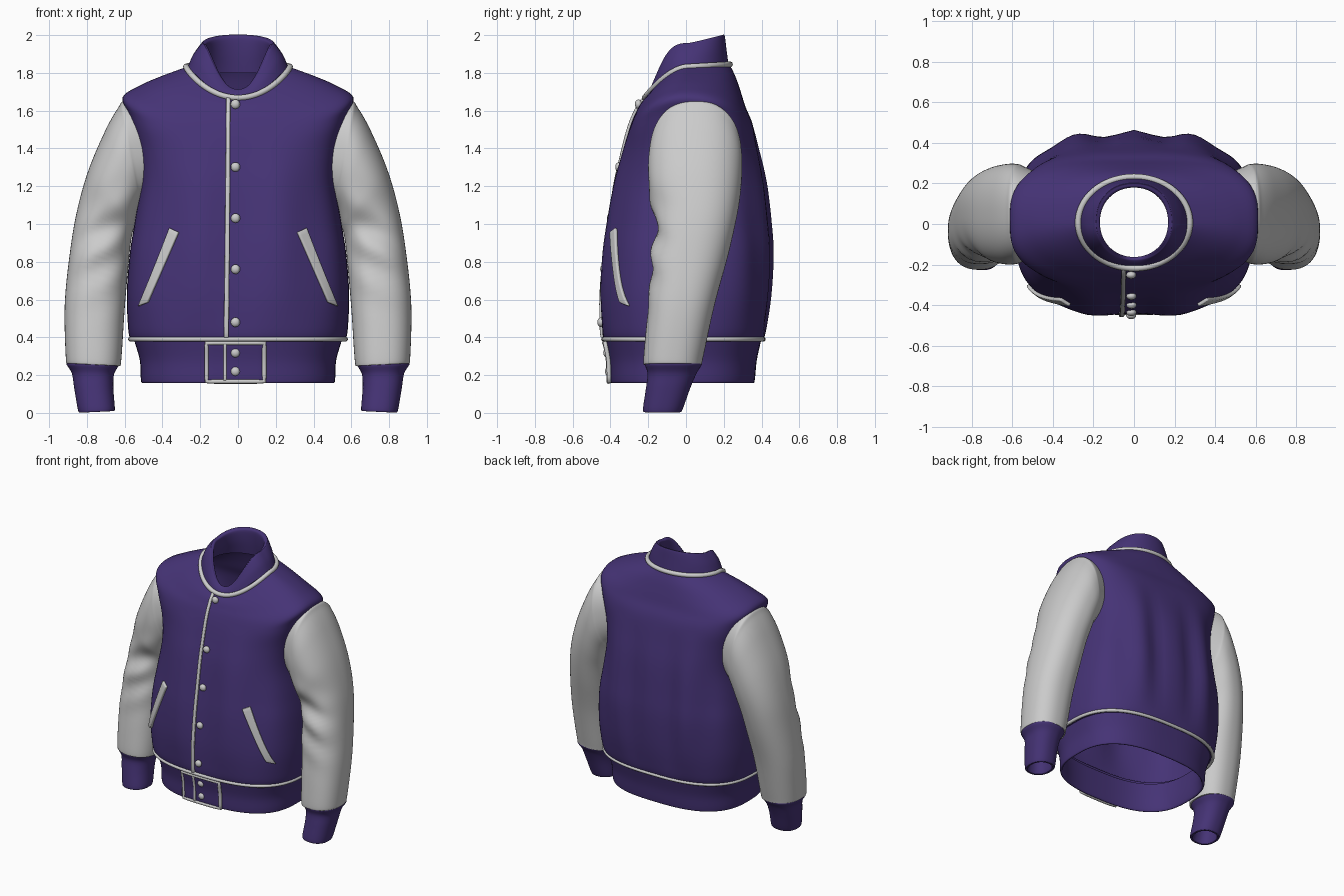
import bpy, math
from mathutils import Vector
from mathutils.bvhtree import BVHTree

if "Cube" in bpy.data.objects:
    bpy.data.objects.remove(bpy.data.objects["Cube"])

purple = bpy.data.materials.new("purple_wool")
purple.diffuse_color = (0.06, 0.033, 0.18, 1)
purple.use_nodes = True
purple.node_tree.nodes["Principled BSDF"].inputs["Base Color"].default_value = purple.diffuse_color
N = 96
front_verts, front_faces = [], []


def finish(name, verts, faces, mat=None, mirror=False):
    me = bpy.data.meshes.new(name)
    me.from_pydata(verts, [], faces)
    ob = bpy.data.objects.new(name, me)
    bpy.context.collection.objects.link(ob)
    if mat:
        me.materials.append(mat)
    me.polygons.foreach_set("use_smooth", [True] * len(me.polygons))
    if mirror:
        ob.modifiers.new("mirror", 'MIRROR')
    return ob


def smooth_rows(rows, steps):
    """Catmull-Rom interpolation of key sections."""
    out = []
    for i in range(len(rows) - 1):
        p0, p1 = rows[max(i - 1, 0)], rows[i]
        p2, p3 = rows[i + 1], rows[min(i + 2, len(rows) - 1)]
        for k in range(steps):
            t = k / steps
            out.append([0.5 * (2 * b + (c - a) * t + (2 * a - 5 * b + 4 * c - d) * t * t
                               + (3 * b - a - 3 * c + d) * t ** 3)
                        for a, b, c, d in zip(p0, p1, p2, p3)])
    return out + [list(rows[-1])]


def loft(name, rows, point, mat=None, steps=5, mirror=False, flip=False, is_front=False):
    verts, faces = [], []
    rows = smooth_rows(rows, steps)
    for r in rows:
        verts += [point(r, 2 * math.pi * j / N) for j in range(N)]
    for i in range(len(rows) - 1):
        for j in range(N):
            k = (j + 1) % N
            f = (i * N + j, i * N + k, i * N + N + k, i * N + N + j)
            faces.append(f[::-1] if flip else f)
    if is_front:
        base = len(front_verts)
        front_verts.extend(verts)
        front_faces.extend(tuple(v + base for v in f) for f in faces)
    return finish(name, verts, faces, mat, mirror)


def superellipse(a, n):
    c, s = math.cos(a), math.sin(a)
    return (math.copysign(abs(c) ** (2 / n), c), math.copysign(abs(s) ** (2 / n), s))


def torso_point(r, a, front_pow=1.7, back_pow=1.0):
    # row: half width, front y, back y, side z, front z, back z, squareness
    w, yf, yb, zs, zf, zb, n = r
    c, s = superellipse(a, n)
    x, y = w * c, (yf + yb) / 2 + (yb - yf) / 2 * s
    sn = abs(math.sin(a))
    z = zs + ((zb - zs) * sn ** back_pow if s > 0 else (zf - zs) * sn ** front_pow)
    # soft vertical drape folds
    fade = max(0, math.sin(math.pi * min(1, max(0, (z - 0.4) / 1.1)))) * abs(s) ** 2
    if s > 0:
        y += 0.018 * fade * math.cos(x * 2 * math.pi / 0.29)
    else:
        y += 0.017 * fade * math.cos(x * 2 * math.pi / 0.42)
    return (x, y, z)


def collar_point(r, a):
    return torso_point(r, a, 2.6, 1.0)


def sleeve_point(r, a):
    # row: outer x, outer z, inner x, inner z, front y, back y
    xo, zo, xi, zi, yf, yb = r
    c, s = superellipse(a, 2.3)
    x, z = (xo + xi) / 2 + (xo - xi) / 2 * c, (zo + zi) / 2 + (zo - zi) / 2 * c
    y = (yf + yb) / 2 + (yb - yf) / 2 * s
    # elbow creases, strongest on the inner front
    fade = math.exp(-((z - 0.88) / 0.22) ** 2) * max(0, -s) ** 1.5
    y += 0.014 * fade * math.sin(30 * z + 14 * x)
    return (x, y, z)


# Body shell, hem to neckline, with a thin lining
body = loft("jacket_body", [
    (.53, -.40, .375, .385, .385, .385, 2.7), (.572, -.437, .412, .395, .395, .395, 2.7),
    (.585, -.447, .43, .5, .5, .5, 2.8), (.588, -.448, .443, .65, .65, .65, 2.9),
    (.572, -.432, .447, .85, .85, .85, 3.0), (.545, -.408, .435, 1.02, 1.02, 1.02, 3.0),
    (.515, -.375, .415, 1.22, 1.22, 1.22, 3.1), (.53, -.34, .385, 1.40, 1.36, 1.38, 3.2),
    (.582, -.31, .352, 1.58, 1.47, 1.53, 3.2), (.61, -.285, .315, 1.672, 1.545, 1.62, 3.0),
    (.52, -.265, .29, 1.733, 1.59, 1.70, 2.6), (.40, -.245, .262, 1.785, 1.63, 1.78, 2.3),
    (.275, -.217, .232, 1.83, 1.665, 1.842, 2)], torso_point, purple, is_front=True)
lining = body.modifiers.new("lining", 'SOLIDIFY')
lining.thickness, lining.offset = .018, -1

# Ribbed hem band, folded to the inside
loft("hem_band", [
    (.50, -.39, .35, .38, .38, .38, 2.7), (.488, -.38, .34, .25, .25, .25, 2.7),
    (.495, -.385, .345, .17, .17, .17, 2.7), (.51, -.398, .36, .16, .16, .16, 2.7),
    (.515, -.402, .366, .19, .19, .19, 2.7), (.52, -.405, .375, .28, .28, .28, 2.7),
    (.55, -.425, .398, .385, .385, .385, 2.7)], torso_point, purple, 4, is_front=True)

# Stand collar with V opening and inner fold
loft("collar", [
    (.268, -.212, .226, 1.825, 1.662, 1.836, 2), (.238, -.20, .215, 1.895, 1.69, 1.92, 2.1),
    (.195, -.182, .205, 1.952, 1.71, 1.995, 2.2), (.182, -.172, .196, 1.955, 1.712, 2.0, 2.2),
    (.168, -.163, .18, 1.94, 1.70, 1.985, 2.1), (.18, -.165, .185, 1.87, 1.67, 1.90, 2),
    (.21, -.175, .20, 1.80, 1.64, 1.80, 2)], collar_point, purple, 5, is_front=True)

# Sleeves
loft("sleeves", [
    (.50, 1.64, .44, 1.16, -.16, .25), (.60, 1.652, .50, 1.11, -.185, .285),
    (.635, 1.615, .515, 1.09, -.195, .295),
    (.70, 1.50, .53, 1.06, -.2, .297), (.79, 1.29, .545, 1.0, -.19, .285),
    (.85, 1.08, .565, .92, -.158, .26), (.887, .87, .58, .78, -.178, .22),
    (.917, .58, .60, .55, -.2, .15), (.912, .30, .618, .28, -.225, .09),
    (.90, .26, .63, .25, -.215, .08), (.86, .25, .67, .25, -.18, .05)],
    sleeve_point, None, 7, mirror=True, flip=True)

# Ribbed cuffs, folded to the inside
loft("cuffs", [
    (.86, .265, .67, .265, -.18, .05), (.908, .262, .632, .255, -.217, .083),
    (.88, .21, .656, .205, -.203, .055), (.867, .13, .66, .13, -.212, .022),
    (.847, .015, .652, .022, -.228, -.018), (.835, .003, .662, .012, -.218, -.03),
    (.825, .02, .675, .025, -.208, -.04), (.84, .16, .685, .16, -.185, .0)],
    sleeve_point, purple, 5, mirror=True, flip=True)

surface = BVHTree.FromPolygons(front_verts, front_faces)


def on_front(x, z, lift=0.0):
    hit, nor, _, _ = surface.ray_cast(Vector((x, -2, z)), Vector((0, 1, 0)))
    if nor.y > 0:
        nor = -nor
    return hit + nor * lift


def patch(name, corners, nu, nv, lift, thick, mat=None, mirror=False):
    """Slab laid on the jacket front; corners are (x, z)."""
    a, b, c, d = [Vector(p) for p in corners]
    verts = []
    for i in range(nv + 1):
        for j in range(nu + 1):
            p = a.lerp(b, j / nu).lerp(d.lerp(c, j / nu), i / nv)
            verts.append(on_front(p.x, p.y, lift))
    m = nu + 1
    faces = [(i * m + j, i * m + j + 1, i * m + m + j + 1, i * m + m + j)
             for i in range(nv) for j in range(nu)]
    ob = finish(name, verts, faces, mat)
    so = ob.modifiers.new("thickness", 'SOLIDIFY')
    so.thickness, so.offset = thick, 0
    be = ob.modifiers.new("soft_edge", 'BEVEL')
    be.width, be.segments = 0.005, 2
    if mirror:
        ob.modifiers.new("mirror", 'MIRROR')
    return ob


def tube(name, pts, radius):
    cu = bpy.data.curves.new(name, 'CURVE')
    cu.dimensions = '3D'
    cu.bevel_depth, cu.bevel_resolution = radius, 3
    sp = cu.splines.new('POLY')
    sp.points.add(len(pts) - 1)
    for p, v in zip(sp.points, pts):
        p.co = (*v, 1)
    sp.use_cyclic_u = True
    ob = bpy.data.objects.new(name, cu)
    bpy.context.collection.objects.link(ob)


# Piping around the neckline and hem
angles = [2 * math.pi * j / N for j in range(N)]
tube("neck_piping", [torso_point((.275, -.218, .232, 1.832, 1.668, 1.845, 2), a) for a in angles], .016)
tube("hem_piping", [torso_point((.57, -.437, .41, .39, .39, .39, 2.7), a) for a in angles], .012)

# Front opening edge
patch("placket_edge", [(-.075, .40), (-.05, .40), (-.04, 1.67), (-.062, 1.67)], 2, 50, .006, .016)
patch("hem_placket_edge", [(-.077, .17), (-.06, .17), (-.06, .37), (-.077, .37)], 2, 8, .014, .012)

# Hem tab with piped outline
x0, x1, z0, z1 = -.165, .138, .168, .372
border = [(x0, z0), (x1, z0), (x1, z1), (x0, z1)]
patch("hem_tab", border, 8, 8, .008, .012, purple)
pts = []
for i in range(4):
    p, q = Vector(border[i]), Vector(border[(i + 1) % 4])
    pts += [on_front(*p.lerp(q, k / 8), .01) for k in range(8)]
tube("hem_tab_piping", pts, .012)

# Slanted welt pockets
patch("pocket_welts", [(.472, .585), (.52, .565), (.358, .978), (.310, .955)],
      4, 16, .008, .018, mirror=True)

# Snap buttons
for i, z in enumerate((1.63, 1.30, 1.03, .76, .48, .32, .22)):
    p = on_front(-.014, z, .008)
    bpy.ops.mesh.primitive_uv_sphere_add(segments=20, ring_count=12, radius=.025, location=p)
    ob = bpy.context.object
    ob.name = "snap_button_%d" % (i + 1)
    ob.scale.y = .75
    bpy.ops.object.shade_smooth()
